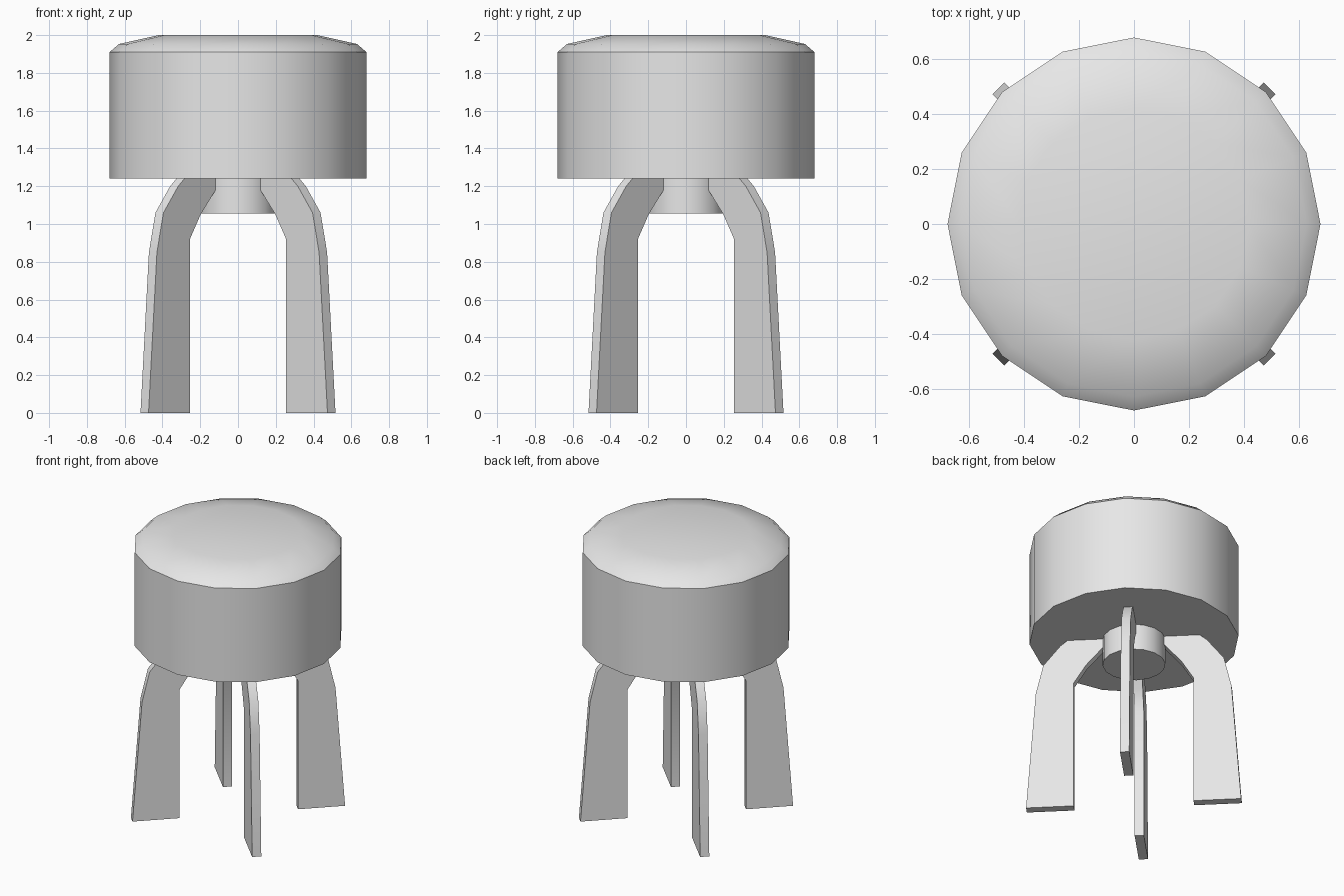
import bpy
import bmesh
import math
from mathutils import Matrix

cube = bpy.data.objects.get("Cube")
if cube:
    bpy.data.objects.remove(cube, do_unlink=True)

SIDES = 16

grey = bpy.data.materials.new("plain grey")
grey.use_nodes = True
colour = (0.8, 0.8, 0.8, 1)
grey.diffuse_color = colour
grey.node_tree.nodes["Principled BSDF"].inputs["Base Color"].default_value = colour


def finish(name, bm):
    """Turn a bmesh into a smooth shaded object with sharp edges kept."""
    bmesh.ops.recalc_face_normals(bm, faces=bm.faces[:])
    mesh = bpy.data.meshes.new(name)
    bm.to_mesh(mesh)
    bm.free()
    mesh.materials.append(grey)
    obj = bpy.data.objects.new(name, mesh)
    bpy.context.collection.objects.link(obj)
    bpy.ops.object.select_all(action="DESELECT")
    obj.select_set(True)
    bpy.context.view_layer.objects.active = obj
    bpy.ops.object.shade_smooth_by_angle(angle=math.radians(32))
    return obj


def turned(name, profile):
    """Stack rings of (radius, height) and close both ends."""
    bm = bmesh.new()
    rings = []
    for radius, z in profile:
        angles = [math.tau * i / SIDES for i in range(SIDES)]
        rings.append([bm.verts.new((radius * math.cos(a), radius * math.sin(a), z))
                      for a in angles])
    for low, high in zip(rings, rings[1:]):
        for i in range(SIDES):
            j = (i + 1) % SIDES
            bm.faces.new((low[i], low[j], high[j], high[i]))
    bm.faces.new(rings[0])
    bm.faces.new(rings[-1])
    return finish(name, bm)


def leg(name, outline, thickness, angle):
    """Extrude a radial outline into a plank and swing it round the axis."""
    bm = bmesh.new()
    face = bm.faces.new([bm.verts.new((r, -thickness / 2, z)) for r, z in outline])
    result = bmesh.ops.extrude_face_region(bm, geom=[face])
    moved = [v for v in result["geom"] if isinstance(v, bmesh.types.BMVert)]
    bmesh.ops.translate(bm, verts=moved, vec=(0, thickness, 0))
    bm.transform(Matrix.Rotation(math.radians(angle), 4, "Z"))
    return finish(name, bm)


# Padded seat with a shallow domed top
turned("seat", [(0.68, 1.24), (0.68, 1.91), (0.63, 1.953), (0.42, 2.0)])

# Central hub under the seat
turned("hub", [(0.204, 1.055), (0.204, 1.25)])

# Four bent plank legs on the diagonals
leg_outline = [(0.39, 0), (0.7, 0), (0.637, 0.85), (0.588, 1.06),
               (0.478, 1.2), (0.425, 1.245), (0.18, 1.245), (0.18, 1.2),
               (0.31, 1.05), (0.39, 0.92)]
for name, angle in (("back_left_leg", 45), ("back_right_leg", 135),
                    ("front_right_leg", 225), ("front_left_leg", 315)):
    leg(name, leg_outline, 0.06, angle)
